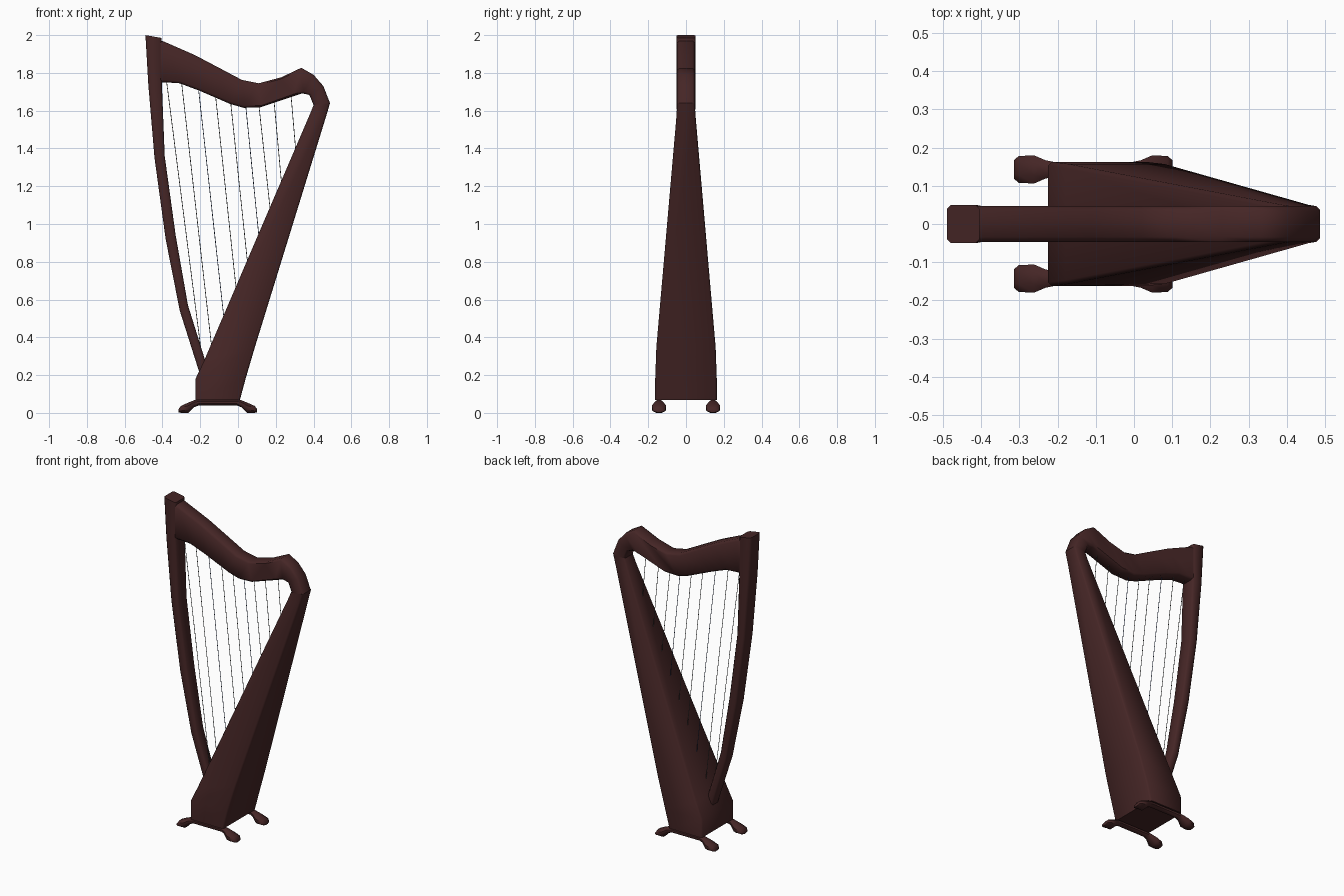
import bpy, bmesh, math

if "Cube" in bpy.data.objects:
    bpy.data.objects.remove(bpy.data.objects["Cube"])


def material(name, rgb):
    m = bpy.data.materials.new(name)
    m.diffuse_color = (*rgb, 1)
    m.use_nodes = True
    m.node_tree.nodes["Principled BSDF"].inputs["Base Color"].default_value = m.diffuse_color
    return m


WOOD = material("dark_red_wood", (0.060, 0.019, 0.019))
GUT = material("grey_string", (0.10, 0.11, 0.11))
BLUE = material("blue_string", (0.03, 0.06, 0.16))


def loft(name, rings, mat, angle=50):
    """Skin a list of equal-length vertex rings and cap both ends."""
    bm = bmesh.new()
    vs = [[bm.verts.new(p) for p in ring] for ring in rings]
    n = len(vs[0])
    for a, b in zip(vs, vs[1:]):
        for i in range(n):
            j = (i + 1) % n
            bm.faces.new((a[i], a[j], b[j], b[i]))
    bm.faces.new(vs[0])
    bm.faces.new(vs[-1])
    bmesh.ops.recalc_face_normals(bm, faces=bm.faces)
    me = bpy.data.meshes.new(name)
    bm.to_mesh(me)
    bm.free()
    me.materials.append(mat)
    ob = bpy.data.objects.new(name, me)
    bpy.context.collection.objects.link(ob)
    bpy.context.view_layer.objects.active = ob
    for o in bpy.context.selected_objects:
        o.select_set(False)
    ob.select_set(True)
    bpy.ops.object.shade_smooth_by_angle(angle=math.radians(angle))
    return ob


def section(a, b, w, c=0.010):
    """Chamfered box section between two outline points (x, z), half width w."""
    ax, az = a
    bx, bz = b
    t = c / math.hypot(bx - ax, bz - az)

    def at(s, y):
        return (ax + (bx - ax) * s, y, az + (bz - az) * s)
    return [at(0, -w + c), at(t, -w), at(1 - t, -w), at(1, -w + c),
            at(1, w - c), at(1 - t, w), at(t, w), at(0, w - c)]


# Soundbox: tall tapering body, soundboard on the left
loft("soundbox", [section(*s) for s in [
    ((-0.225, 0.068), (0.01, 0.068), 0.163),
    ((-0.225, 0.18), (0.04, 0.18), 0.163),
    ((-0.18, 0.275), (0.09, 0.35), 0.157),
    ((0.38, 1.58), (0.468, 1.575), 0.050),
    ((0.40, 1.63), (0.487, 1.64), 0.047)]], WOOD)

# Neck: wavy beam from the pillar to the shoulder
loft("neck", [section(*s, 0.047, 0.013) for s in [
    ((-0.42, 1.975), (-0.42, 1.75)),
    ((-0.39, 1.965), (-0.385, 1.75)),
    ((-0.23, 1.895), (-0.31, 1.745)),
    ((-0.11, 1.832), (-0.21, 1.708)),
    ((0.02, 1.763), (-0.04, 1.635)),
    ((0.11, 1.745), (0.03, 1.615)),
    ((0.23, 1.777), (0.12, 1.618)),
    ((0.335, 1.827), (0.29, 1.675)),
    ((0.40, 1.79), (0.34, 1.692)),
    ((0.452, 1.73), (0.378, 1.683)),
    ((0.487, 1.64), (0.40, 1.63))]], WOOD)

# Pillar: bowed column down to the foot of the soundboard
loft("pillar", [section(*s) for s in [
    ((-0.49, 2.0), (-0.405, 1.985), 0.050),
    ((-0.475, 1.74), (-0.403, 1.74), 0.050),
    ((-0.442, 1.35), (-0.388, 1.36), 0.047),
    ((-0.383, 0.92), (-0.330, 0.94), 0.043),
    ((-0.308, 0.54), (-0.265, 0.57), 0.038),
    ((-0.205, 0.215), (-0.165, 0.25), 0.034),
    ((-0.185, 0.16), (-0.145, 0.195), 0.032)]], WOOD)

# Feet: a thin rail each side with a rounded knob at both ends
half = [(0.208, 0.003, 0.020, 0.024), (0.195, 0.0, 0.037, 0.035),
        (0.155, 0.0, 0.055, 0.037), (0.125, 0.030, 0.067, 0.024),
        (0.100, 0.040, 0.070, 0.019)]
stations = [(-d, lo, hi, w) for d, lo, hi, w in half] + half[::-1]
for side, label in ((-1, "front"), (1, "back")):
    rings = []
    for d, lo, hi, w in stations:
        ring = []
        for k in range(8):
            a = math.radians(22.5 + 45 * k)
            s = 1 / math.cos(math.radians(22.5))
            ring.append((-0.107 + d, side * 0.143 + w * s * math.cos(a),
                         (lo + hi) / 2 + (hi - lo) / 2 * s * math.sin(a)))
        rings.append(ring)
    loft(label + "_foot_rail", rings, WOOD)

# Strings: thin rods from the neck down to the soundboard
tops = [(-0.38, 1.76), (-0.30, 1.75), (-0.21, 1.715), (-0.12, 1.68), (-0.04, 1.645),
        (0.04, 1.625), (0.11, 1.625), (0.19, 1.65), (0.28, 1.68)]
feet_x = [-0.185, -0.14, -0.075, -0.01, 0.05, 0.11, 0.17, 0.23, 0.305]
for i, ((tx, tz), bx) in enumerate(zip(tops, feet_x)):
    bz = 0.26 + 2.345 * (bx + 0.18)
    r = 0.0018
    rings = [[(x + r * math.cos(k * math.tau / 6), r * math.sin(k * math.tau / 6), z)
              for k in range(6)] for x, z in ((bx, bz), (tx, tz + 0.01))]
    loft("string_%d" % (i + 1), rings, BLUE if i in (2, 5) else GUT, 70)
